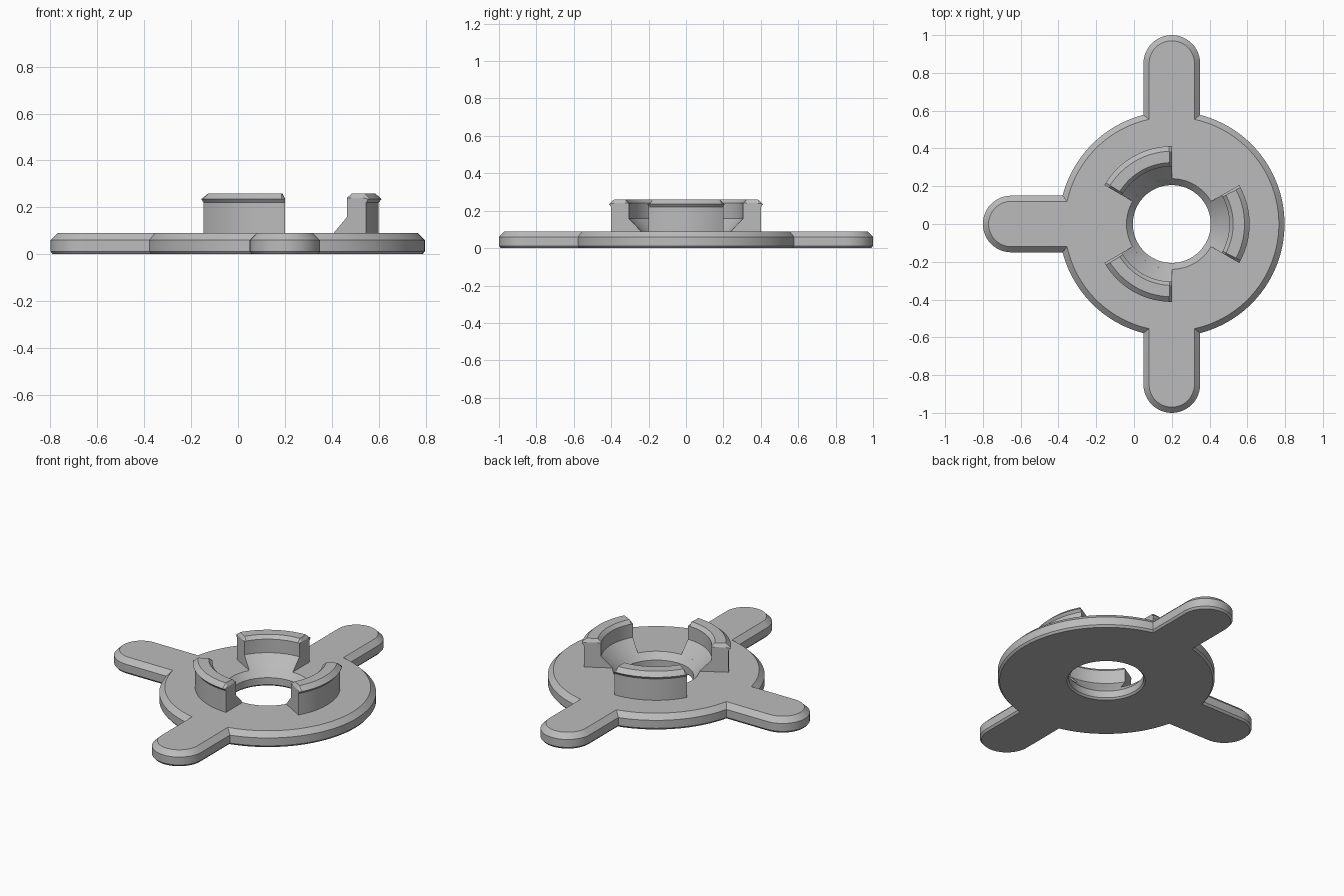
import bpy, bmesh
from math import sin, cos, asin, pi, radians

if "Cube" in bpy.data.objects:
    bpy.data.objects.remove(bpy.data.objects["Cube"])

CX = 0.2                          # hub axis
DISC_R, ARM_W, ARM_END = 0.597, 0.15, 0.85

grey = bpy.data.materials.new("plain grey")
grey.use_nodes = True
grey.diffuse_color = (0.5, 0.5, 0.5, 1)
grey.node_tree.nodes["Principled BSDF"].inputs["Base Color"].default_value = (0.5, 0.5, 0.5, 1)


def arc(r, a0, a1, n, ox=0.0):
    steps = [a0 + (a1 - a0) * i / n for i in range(n + 1)]
    return [(ox + r * cos(a), r * sin(a)) for a in steps]


def outline(d):
    """Disc with three round-ended arms, shrunk inwards by d."""
    r, w = DISC_R - d, ARM_W - d
    half = asin(w / r)
    pts = []
    for k, n in ((1, 24), (2, 24), (3, 48)):
        t = k * pi / 2
        for x, y in arc(w, -pi / 2, pi / 2, 24, ARM_END):
            pts.append((x * cos(t) - y * sin(t), x * sin(t) + y * cos(t)))
        span = pi / 2 if k < 3 else pi
        pts += arc(r, t + half, t + span - half, n)
    return pts


def ring(bm, pts, z):
    return [bm.verts.new((x + CX, y, z)) for x, y in pts]


def bridge(bm, a, b):
    for i in range(len(a)):
        j = (i + 1) % len(a)
        bm.faces.new((a[i], a[j], b[j], b[i]))


def finish(bm, name):
    bmesh.ops.recalc_face_normals(bm, faces=bm.faces)
    mesh = bpy.data.meshes.new(name)
    bm.to_mesh(mesh)
    bm.free()
    mesh.materials.append(grey)
    ob = bpy.data.objects.new(name, mesh)
    bpy.context.collection.objects.link(ob)
    bpy.ops.object.select_all(action='DESELECT')
    ob.select_set(True)
    bpy.context.view_layer.objects.active = ob
    bpy.ops.object.shade_smooth_by_angle(angle=radians(25))


# Base plate: bevelled outline and a countersunk hole
bm = bmesh.new()
outer = [ring(bm, outline(d), z) for d, z in ((0.01, 0), (0, 0.012), (0, 0.06), (0.03, 0.09))]
hole = [ring(bm, arc(r, 0, 2 * pi, 96)[:-1], z)
        for r, z in ((0.216, 0), (0.206, 0.01), (0.206, 0.052), (0.24, 0.09))]
for rings in (outer, hole):
    for a, b in zip(rings, rings[1:]):
        bridge(bm, a, b)
for level in (0, -1):
    edges = []
    for loop in (outer[level], hole[level]):
        edges += [bm.edges.get((v, loop[i - 1])) for i, v in enumerate(loop)]
    bmesh.ops.triangle_fill(bm, edges=edges, use_beauty=True, use_dissolve=False)
finish(bm, "base_plate")

# Clip walls: swept profile with a sloped foot, an outer lip and bevelled ends
PROFILE = [(0.24, 0.09), (0.305, 0.158), (0.305, 0.24), (0.325, 0.26),
           (0.385, 0.26), (0.412, 0.235), (0.4, 0.22), (0.4, 0.085)]


def clip(name, mid):
    bm = bmesh.new()
    inner = [-28 + 56 * i / 20 for i in range(21)]
    slices = []
    for deg in [-30] + inner + [30]:
        a = radians(mid + deg)
        top = 0.24 if abs(deg) == 30 else 1
        slices.append([bm.verts.new((CX + r * cos(a), r * sin(a), min(z, top)))
                       for r, z in PROFILE])
    for a, b in zip(slices, slices[1:]):
        bridge(bm, a, b)
    bm.faces.new(slices[0])
    bm.faces.new(slices[-1])
    finish(bm, name)


for name, mid in (("left_clip", 0), ("back_clip", 120), ("front_clip", 240)):
    clip(name, mid)
